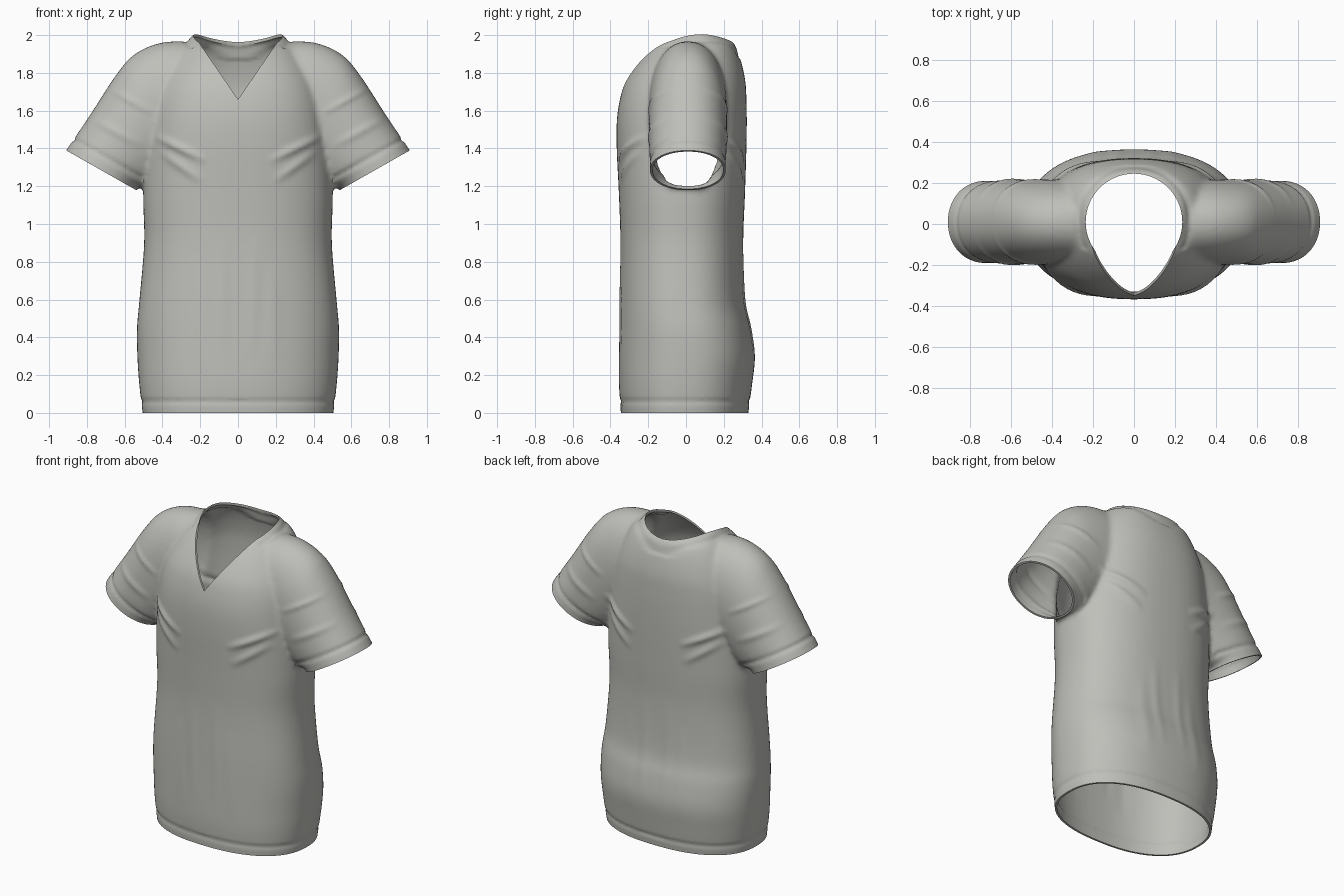
import bpy, bmesh, math
from mathutils import Vector, Matrix

cube = bpy.data.objects.get("Cube")
if cube:
    bpy.data.objects.remove(cube)

mat = bpy.data.materials.new("warm_grey_cloth")
mat.use_nodes = True
cloth = (0.52, 0.52, 0.49, 1)
mat.diffuse_color = cloth
mat.node_tree.nodes["Principled BSDF"].inputs["Base Color"].default_value = cloth


def spline(rows, steps=5):
    """Catmull-Rom interpolation of section rows."""
    out = []
    for i in range(len(rows) - 1):
        a, b, c, d = (rows[min(max(i + k, 0), len(rows) - 1)] for k in (-1, 0, 1, 2))
        for s in range(steps):
            t = s / steps
            out.append([q + t * (r - p) / 2 + t * t * (p - 2.5 * q + 2 * r - d_ / 2)
                        + t ** 3 * (1.5 * (q - r) + (d_ - p) / 2)
                        for p, q, r, d_ in zip(a, b, c, d)])
    return out + [list(rows[-1])]


def loft(bm, rings):
    loops = [[bm.verts.new(p) for p in ring] for ring in rings]
    for a, b in zip(loops, loops[1:]):
        for i in range(len(a)):
            j = (i + 1) % len(a)
            bm.faces.new((a[i], a[j], b[j], b[i]))
    bm.faces.new(loops[0][::-1])
    bm.faces.new(loops[-1])


def oval(center, u, v, power=2.0, n=64):
    """Superellipse ring spanned by half axes u and v."""
    ring = []
    for i in range(n):
        a = math.tau * i / n
        c, s = math.cos(a), math.sin(a)
        ring.append(center + u * math.copysign(abs(c) ** (2 / power), c)
                    + v * math.copysign(abs(s) ** (2 / power), s))
    return ring


def make_object(name, bm):
    bmesh.ops.recalc_face_normals(bm, faces=bm.faces)
    mesh = bpy.data.meshes.new(name)
    bm.to_mesh(mesh)
    bm.free()
    obj = bpy.data.objects.new(name, mesh)
    bpy.context.collection.objects.link(obj)
    return obj


def bake(obj):
    """Apply the modifier stack."""
    graph = bpy.context.evaluated_depsgraph_get()
    mesh = bpy.data.meshes.new_from_object(obj.evaluated_get(graph))
    obj.modifiers.clear()
    obj.data = mesh


# Torso sections: height, half width, front y, back y
torso = [(-.1, .49, -.34, .32), (0, .505, -.345, .33), (.15, .523, -.355, .35),
         (.3, .533, -.355, .365), (.45, .535, -.352, .345), (.6, .522, -.35, .312),
         (.9, .497, -.347, .303), (1.15, .502, -.355, .312), (1.4, .49, -.367, .32),
         (1.55, .47, -.366, .322), (1.66, .45, -.35, .32), (1.75, .42, -.322, .315),
         (1.85, .37, -.262, .295), (1.93, .315, -.195, .268), (1.965, .272, -.15, .245),
         (2.0, .238, -.1, .19), (2.03, .19, -.04, .12)]
# Sleeve sections: top x, top z, bottom x, bottom z, half depth
sleeve = [(.15, 1.955, .12, 1.5, .18), (.28, 1.967, .2, 1.4, .195), (.42, 1.957, .3, 1.3, .205),
          (.55, 1.897, .4, 1.22, .207), (.645, 1.79, .46, 1.18, .206),
          (.775, 1.59, .495, 1.18, .204), (.842, 1.49, .515, 1.19, .201),
          (.91, 1.39, .54, 1.18, .201), (.95, 1.32, .58, 1.11, .201)]

bm = bmesh.new()
loft(bm, [oval(Vector((0, (f + b) / 2, z)), Vector((w, 0, 0)), Vector((0, (b - f) / 2, 0)), 2.35)
          for z, w, f, b in spline(torso)])
for side in (-1, 1):
    rings = []
    for tx, tz, bx, bz, depth in spline(sleeve):
        top, low = Vector((side * tx, .01, tz)), Vector((side * bx, .01, bz))
        rings.append(oval((top + low) / 2, (top - low) / 2, Vector((0, depth, 0)), 2.1))
    loft(bm, rings)
shirt = make_object("shirt", bm)

# Fuse the torso and sleeves into one soft cloth surface
remesh = shirt.modifiers.new("fuse", 'REMESH')
remesh.mode = 'VOXEL'
remesh.voxel_size = .014
smooth = shirt.modifiers.new("soften", 'SMOOTH')
smooth.factor, smooth.iterations = .5, 8
bake(shirt)

# Creases: x, z start; x, z end; height; width (mirrored to both sides)
creases = [(.45, 1.47, .16, 1.33, .014, .02), (.42, 1.39, .18, 1.22, .01, .022),
           (.44, 1.58, .69, 1.72, .008, .016), (.5, 1.41, .78, 1.56, .008, .02),
           (.08, .3, .09, .95, .004, .03), (.19, .2, .18, .8, .004, .04)]
cuff_low, cuff_top = Vector((.54, 0, 1.18)), Vector((.91, 0, 1.39))
along = (cuff_top - cuff_low).normalized()
outward = Vector((along.z, 0, -along.x))


def bump(d, width):
    return math.exp(-(d / width) ** 2)


def relief(p):
    q = Vector((abs(p.x), p.z))
    total = 0
    for x1, z1, x2, z2, height, width in creases:
        a, b = Vector((x1, z1)), Vector((x2, z2))
        t = (q - a).dot(b - a) / (b - a).length_squared
        fade = math.sin(math.pi * t) if 0 < t < 1 else 0
        if fade:
            total += height * fade * bump((q - a - t * (b - a)).length, width)
    # Stitched grooves at the hem, cuffs and collar
    total -= .006 * bump(p.z - .06, .012)
    flat = Vector((abs(p.x), 0, p.z))
    if abs(p.x) > .5 and p.z > 1.15:
        total -= .007 * bump((flat - cuff_low).dot(outward) + .07, .013)
    if p.z > 1.88 and p.y > -.12:
        total -= .006 * bump(math.hypot(p.x, p.y - .01) - .275, .012)
    return total


moves = [v.normal * relief(v.co) for v in shirt.data.vertices]
for v, move in zip(shirt.data.vertices, moves):
    v.co += move

# Cloth thickness
shell = shirt.modifiers.new("thickness", 'SOLIDIFY')
shell.thickness, shell.offset = .013, -1


# Cutters for the hem, cuffs and neck openings
def box(name, matrix):
    b = bmesh.new()
    bmesh.ops.create_cube(b, size=1, matrix=matrix)
    return make_object(name, b)


cutters = [box("hem_cutter", Matrix.Translation((0, 0, -.25)) @ Matrix.Diagonal((2, 2, .5, 1)))]
length = (cuff_top - cuff_low).length
for side, name in ((-1, "right_cuff_cutter"), (1, "left_cuff_cutter")):
    mid = (cuff_low + cuff_top) / 2 + outward * .1
    turn = Matrix((along, Vector((0, 1, 0)), outward)).transposed().to_4x4()
    frame = Matrix.Translation(mid) @ turn @ Matrix.Diagonal((length + .06, .8, .2, 1))
    cutters.append(box(name, Matrix.Diagonal((side, 1, 1, 1)) @ frame))

bm = bmesh.new()
loft(bm, [oval(Vector((0, .01, z)), Vector((.236, 0, 0)), Vector((0, .236, 0))) for z in (1.83, 2.3)])
cutters.append(make_object("neck_cutter", bm))
bm = bmesh.new()
loft(bm, [[Vector((0, y, 1.66)), Vector((.33, y, 2.14)), Vector((-.33, y, 2.14))] for y in (-.8, .02)])
cutters.append(make_object("v_neck_cutter", bm))

for cutter in cutters:
    cutter.hide_render = True
    cutter.hide_set(True)
    cut = shirt.modifiers.new(cutter.name, 'BOOLEAN')
    cut.operation, cut.solver, cut.object = 'DIFFERENCE', 'MANIFOLD', cutter
bake(shirt)
for cutter in cutters:
    bpy.data.objects.remove(cutter)

shirt.data.materials.clear()
shirt.data.materials.append(mat)
bpy.ops.object.select_all(action='DESELECT')
shirt.select_set(True)
bpy.context.view_layer.objects.active = shirt
bpy.ops.object.shade_smooth_by_angle(angle=math.radians(45))
